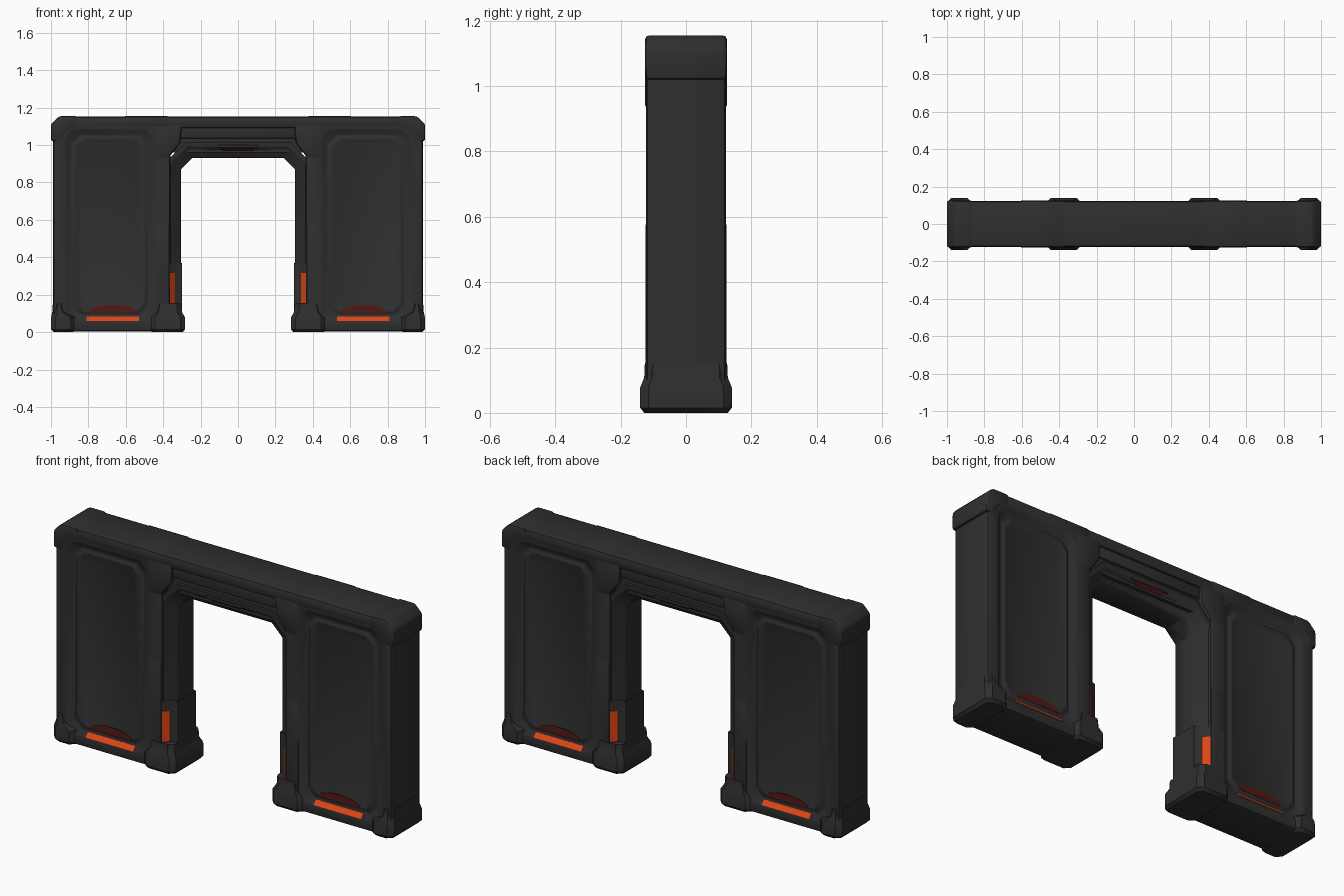
import bpy, bmesh, math

if "Cube" in bpy.data.objects:
    bpy.data.objects.remove(bpy.data.objects["Cube"])


def material(name, rgb):
    m = bpy.data.materials.new(name)
    m.diffuse_color = (*rgb, 1)
    m.use_nodes = True
    m.node_tree.nodes["Principled BSDF"].inputs["Base Color"].default_value = m.diffuse_color
    return m


DARK = material("charcoal", (0.028, 0.028, 0.028))
ORANGE = material("orange_light", (0.72, 0.06, 0.008))
RED = material("dim_red_glow", (0.085, 0.010, 0.008))


def build(name, verts, faces, mat=DARK, mx=True, my=False, bevel=0):
    """Make a mesh, mirrored across x and/or y, with optional bevelled edges."""
    bm = bmesh.new()
    for sx in ((1, -1) if mx else (1,)):
        for sy in ((1, -1) if my else (1,)):
            vs = [bm.verts.new((x * sx, y * sy, z)) for x, y, z in verts]
            for f in faces:
                bm.faces.new([vs[i] for i in f])
    bmesh.ops.remove_doubles(bm, verts=bm.verts, dist=1e-5)
    bmesh.ops.recalc_face_normals(bm, faces=bm.faces)
    if bevel:
        sharp = [e for e in bm.edges if e.calc_face_angle(0) > math.radians(25)]
        bmesh.ops.bevel(bm, geom=sharp, offset=bevel, segments=2, profile=0.5,
                        affect='EDGES', clamp_overlap=True)
    me = bpy.data.meshes.new(name)
    bm.to_mesh(me)
    bm.free()
    me.materials.append(mat)
    ob = bpy.data.objects.new(name, me)
    bpy.context.collection.objects.link(ob)
    bpy.ops.object.select_all(action='DESELECT')
    ob.select_set(True)
    bpy.context.view_layer.objects.active = ob
    bpy.ops.object.shade_smooth_by_angle(angle=math.radians(38))
    return ob


def loft(name, rings, closed=True, cap_start=False, cap_end=True, **kw):
    """Skin a series of rings that share a point count."""
    n = len(rings[0])
    verts = [p for r in rings for p in r]
    faces = []
    for k in range(len(rings) - 1):
        for i in range(n if closed else n - 1):
            j = (i + 1) % n
            faces.append((k * n + i, k * n + j, (k + 1) * n + j, (k + 1) * n + i))
    if cap_start:
        faces.append(tuple(range(n)))
    if cap_end:
        faces.append(tuple(range((len(rings) - 1) * n, len(rings) * n)))
    return build(name, verts, faces, **kw)


def prism(name, pts, h, **kw):
    """Extrude a front (x, z) outline through the full depth."""
    return loft(name, [[(x, y, z) for x, z in pts] for y in (-h, h)],
                cap_start=True, **kw)


def plate(name, pts, mat, **kw):
    """Thin light plate, 4 mm deep, repeated front and back."""
    return loft(name, [pts, [(x, y + 0.004, z) for x, y, z in pts]],
                cap_start=True, mat=mat, my=True, **kw)


def octagon(x0, x1, b0, b1, c):
    return [(x0 + c, b0), (x1 - c, b0), (x1, b0 + c), (x1, b1 - c),
            (x1 - c, b1), (x0 + c, b1), (x0, b1 - c), (x0, b0 + c)]


def rect(x0, x1, z0, z1):
    return [(x0, z0), (x1, z0), (x1, z1), (x0, z1)]


# Wall sections: skirt, front frame, sloped recess and raised inner panel
rings = [[(x, y, z) for x, z in octagon(0.36 + i, 0.988 - i, 0.004 + i, 1.12, 0.01)]
         for i, y in ((0, 0), (0, -0.108), (0.005, -0.118), (0.016, -0.122))]
for i, y, c in ((0, -0.122, 0.045), (0.008, -0.118, 0.045), (0.03, -0.1, 0.045),
                (0.042, -0.1, 0.045), (0.05, -0.108, 0.045),
                (0.058, -0.108, 0.045), (0.064, -0.105, 0.045)):
    rings.append([(x, y, z) for x, z in
                  octagon(0.444 + i, 0.926 - i, 0.055 + i, 1.088 - i, c)])
loft("wall_panels", rings, my=True)


# Door surround: cross-section swept around the chamfered opening
def arch(d, y):
    return [(0.305 + d, y, 0.0), (0.305 + d, y, 0.87 + 0.414 * d),
            (0.245 + 0.414 * d, y, 0.93 + d), (0, y, 0.93 + d)]


section = [(0, 0), (0, -0.064), (0.006, -0.072), (0.03, -0.08),
           (0.058, -0.112), (0.064, -0.115), (0.085, -0.115), (0.085, -0.05)]
loft("door_surround", [arch(d, y) for d, y in section],
     closed=False, cap_end=False, my=True)

# Lower jamb sleeves
sleeve = [(0.300, 0.075), (0.335, 0.084), (0.365, 0.118), (0.38, 0.124), (0.44, 0.124)]
plan = [(x, -y) for x, y in sleeve] + [(x, y) for x, y in reversed(sleeve)]
loft("jamb_sleeves", [[(x, y, z) for x, y in plan] for z in (0.06, 0.37)],
     cap_start=True)

# Door pillars: slim upper part, thicker lower part and flared head
prism("upper_pillars", rect(0.372, 0.442, 0.5, 1.05), 0.119, bevel=0.01)
prism("lower_pillars", rect(0.365, 0.444, 0.08, 0.585), 0.124, bevel=0.01)
prism("pillar_heads", [(0.372, 0.93), (0.446, 0.93), (0.446, 1.11),
                       (0.30, 1.11), (0.31, 1.01)], 0.125, bevel=0.012)

# Lintel: recessed core with a stepped ledge
prism("lintel_core", rect(-0.36, 0.36, 0.96, 1.12), 0.098, mx=False)
prism("lintel_ledge", rect(-0.33, 0.33, 1.035, 1.12), 0.11, mx=False, bevel=0.008)

# Top beam and chamfered corner blocks
prism("top_beam", rect(-0.9, 0.9, 1.088, 1.153), 0.123, mx=False, bevel=0.018)
prism("beam_collars", rect(0.36, 0.62, 1.09, 1.155), 0.125, bevel=0.018)
prism("corner_blocks", [(0.932, 1.02), (1.0, 1.02), (1.0, 1.112), (0.955, 1.155),
                        (0.86, 1.155), (0.86, 1.09), (0.895, 1.09), (0.932, 1.055)],
      0.125, bevel=0.012)


# Flared feet, each a stack of chamfered plan outlines
def foot(name, steps):
    loft(name, [[(x, y, z) for x, y in octagon(x0, x1, -h, h, 0.025)]
                for x0, x1, h, z in steps], cap_start=True)


foot("inner_feet", [(0.295, 0.46, 0.128, 0), (0.283, 0.47, 0.14, 0.015),
                    (0.283, 0.47, 0.14, 0.078), (0.30, 0.45, 0.128, 0.108),
                    (0.302, 0.444, 0.126, 0.152)])
foot("outer_feet", [(0.88, 0.985, 0.128, 0), (0.868, 1.0, 0.14, 0.015),
                    (0.872, 1.0, 0.14, 0.078), (0.915, 0.993, 0.128, 0.108),
                    (0.926, 0.99, 0.126, 0.152)])

# Sill lights on the sloped lower edge of each panel, with glow above
plate("sill_lights", [(0.53, -0.123, 0.060), (0.81, -0.123, 0.060),
                      (0.81, -0.103, 0.083), (0.53, -0.103, 0.083)], ORANGE)
glow = [(0.67 + 0.125 * math.cos(math.pi * k / 10), -0.1095,
         0.106 + 0.04 * math.sin(math.pi * k / 10)) for k in range(11)]
plate("sill_glow", glow, RED)

# Jamb lights on the sleeve slope
plate("jamb_lights", [(0.337, -0.0895, 0.155), (0.363, -0.1185, 0.155),
                      (0.363, -0.1185, 0.315), (0.337, -0.0895, 0.315)], ORANGE)

# Lintel light: dark housing above and dim red lens on the slope
prism("lintel_light_housing", rect(-0.11, 0.11, 0.985, 1.0), 0.12, mx=False, bevel=0.004)
plate("lintel_light", [(-0.085, -0.084, 0.96), (0.085, -0.084, 0.96),
                       (0.085, -0.117, 0.988), (-0.085, -0.117, 0.988)], RED, mx=False)
